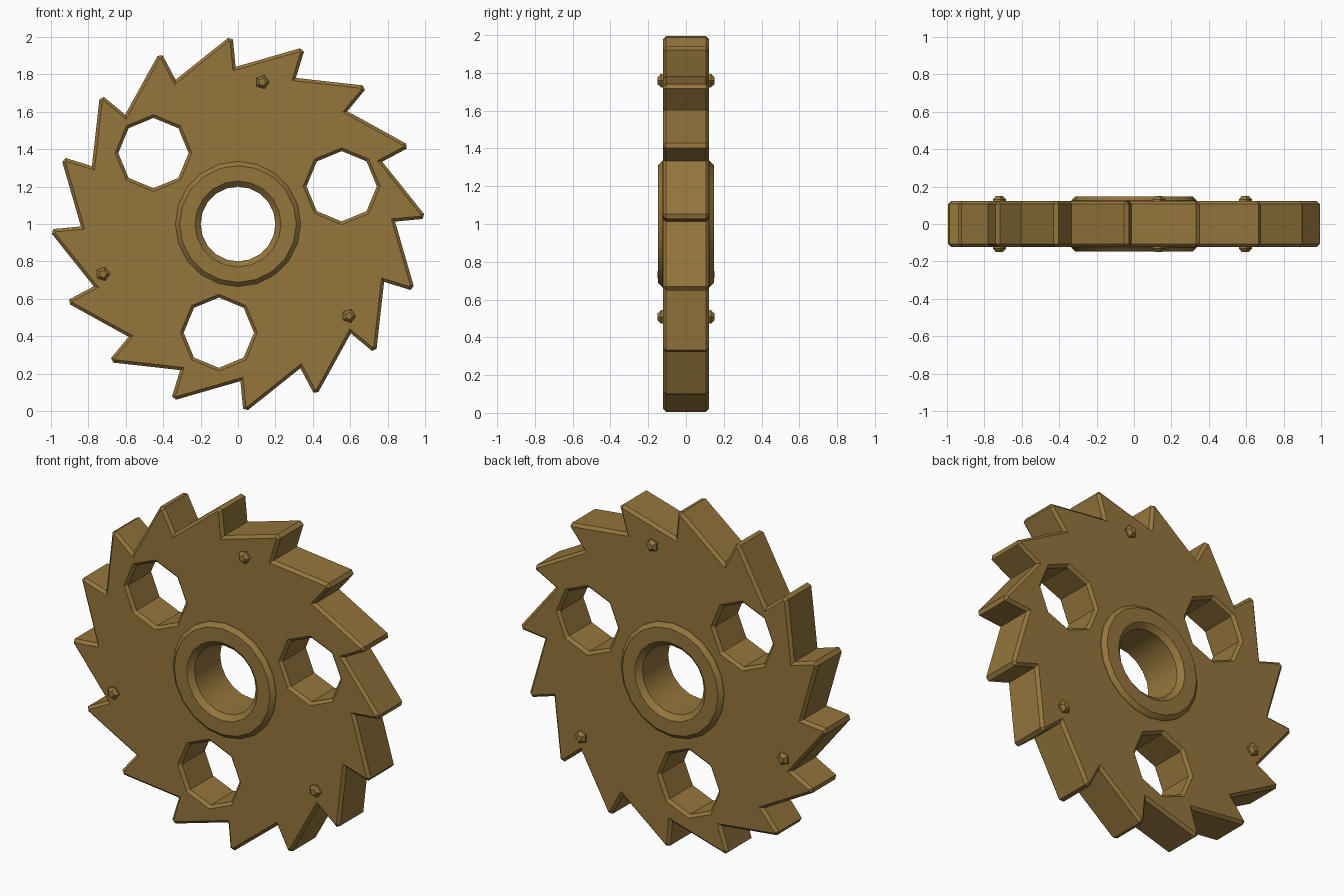
import bpy, bmesh
from math import sin, cos, pi, radians
from mathutils import Vector, Matrix

cube = bpy.data.objects.get("Cube")
if cube:
    bpy.data.objects.remove(cube)

CENTRE_Z = 1.0
TEETH = 16
BEVEL = 0.016
HALF = 0.122

bronze = bpy.data.materials.new("dull bronze")
bronze.use_nodes = True
colour = (0.30, 0.18, 0.045, 1)
bronze.diffuse_color = colour
bronze.node_tree.nodes["Principled BSDF"].inputs["Base Color"].default_value = colour


def finish(bm, name):
    """Turn a bmesh into a shaded object standing on the ground."""
    bmesh.ops.recalc_face_normals(bm, faces=bm.faces)
    mesh = bpy.data.meshes.new(name)
    bm.to_mesh(mesh)
    bm.free()
    mesh.materials.append(bronze)
    obj = bpy.data.objects.new(name, mesh)
    obj.location.z = CENTRE_Z
    bpy.context.collection.objects.link(obj)
    bpy.ops.object.select_all(action='DESELECT')
    obj.select_set(True)
    bpy.context.view_layer.objects.active = obj
    bpy.ops.object.shade_smooth_by_angle(angle=radians(30))
    return obj


def circle(radius, sides, cx=0, cz=0):
    return [Vector((cx + radius * cos(2 * pi * i / sides),
                    cz + radius * sin(2 * pi * i / sides))) for i in range(sides)]


def offset(loop, d):
    """Move a counter-clockwise outline inwards by d with mitred corners."""
    result = []
    for i, p in enumerate(loop):
        a = (p - loop[i - 1]).normalized()
        b = (loop[(i + 1) % len(loop)] - p).normalized()
        na, nb = Vector((-a.y, a.x)), Vector((-b.y, b.x))
        result.append(p + (na + nb) * d / (1 + na.dot(nb)))
    return result


def bridge(bm, rings, closed=False):
    """Join successive rings of vertices with quads."""
    pairs = list(zip(rings, rings[1:]))
    if closed:
        pairs.append((rings[-1], rings[0]))
    for r, s in pairs:
        for i in range(len(r)):
            j = (i + 1) % len(r)
            bm.faces.new((r[i], r[j], s[j], s[i]))


# Saw-tooth outline: blunt tip followed by a steep drop to the root
tooth = [Vector((-0.013, 0.84)), Vector((-0.027, 0.987)), Vector((-0.053, 0.995))]
outline = []
for k in range(TEETH):
    turn = Matrix.Rotation(2 * pi * k / TEETH, 2)
    outline += [turn @ p for p in tooth]

# Toothed disc with three octagonal holes and a seat for the hub
loops = [(outline, BEVEL), (circle(0.28, 20), 0)]
for deg in (20, 140, 260):
    a = radians(deg)
    loops.append((circle(0.188, 8, 0.59 * cos(a), 0.59 * sin(a)), -BEVEL))

bm = bmesh.new()
caps = ([], [])
for loop, d in loops:
    inner = offset(loop, d)
    rings = []
    for pts, y in ((inner, -HALF), (loop, BEVEL - HALF),
                   (loop, HALF - BEVEL), (inner, HALF)):
        rings.append([bm.verts.new((p.x, y, p.y)) for p in pts])
    bridge(bm, rings)
    for cap, ring in zip(caps, (rings[0], rings[-1])):
        for i, v in enumerate(ring):
            cap.append(bm.edges.get((v, ring[i - 1])))
for cap, y in zip(caps, (-1, 1)):
    bmesh.ops.triangle_fill(bm, use_beauty=True, edges=cap, normal=(0, y, 0))
finish(bm, "toothed_disc")

# Raised hub ring with chamfered rim and bore
half_section = [(0.20, 0.12), (0.23, 0.148), (0.312, 0.148), (0.335, 0.125)]
section = half_section + [(r, -y) for r, y in reversed(half_section)]
bm = bmesh.new()
bridge(bm, [[bm.verts.new((p.x, y, p.y)) for p in circle(r, 20)]
            for r, y in section], closed=True)
finish(bm, "hub_ring")

# Small five-sided rivets passing through the disc
for n, deg in enumerate((80.3, 200.3, 320.3)):
    a = radians(deg)
    cx, cz = 0.77 * cos(a), 0.77 * sin(a)
    bm = bmesh.new()
    rings = []
    for r, y in ((0.02, -0.15), (0.038, -0.132), (0.038, 0.132), (0.02, 0.15)):
        rings.append([bm.verts.new((p.x, y, p.y)) for p in circle(r, 5, cx, cz)])
    bridge(bm, rings)
    bm.faces.new(rings[0])
    bm.faces.new(rings[-1])
    finish(bm, f"rivet_{n + 1}")
